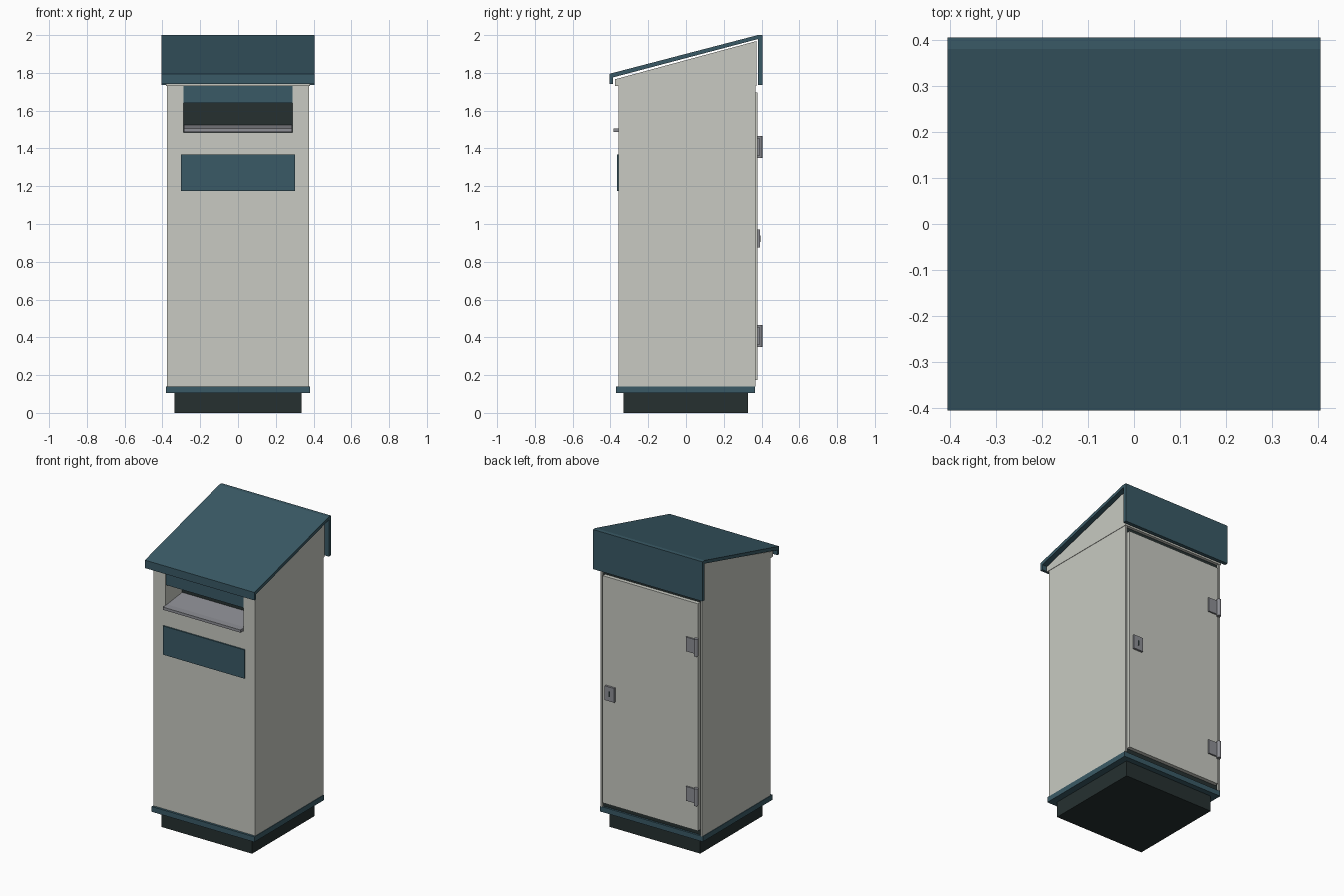
import bpy, bmesh, math

if "Cube" in bpy.data.objects:
    bpy.data.objects.remove(bpy.data.objects["Cube"])


def material(name, rgb):
    m = bpy.data.materials.new(name)
    m.diffuse_color = (*rgb, 1)
    m.use_nodes = True
    m.node_tree.nodes["Principled BSDF"].inputs["Base Color"].default_value = m.diffuse_color
    return m


TEAL = material("teal paint", (0.042, 0.102, 0.133))
LIGHT = material("light grey panel", (0.578, 0.591, 0.540))
DARK = material("near black", (0.019, 0.030, 0.030))
METAL = material("grey metal", (0.27, 0.275, 0.30))


def finish(bm, name, mat):
    bmesh.ops.recalc_face_normals(bm, faces=bm.faces)
    me = bpy.data.meshes.new(name)
    bm.to_mesh(me)
    bm.free()
    me.materials.append(mat)
    ob = bpy.data.objects.new(name, me)
    bpy.context.collection.objects.link(ob)
    return ob


def prism(name, mat, profile, x0, x1):
    """Extrude a (y, z) profile from x0 to x1."""
    bm = bmesh.new()
    face = bm.faces.new([bm.verts.new((x0, y, z)) for y, z in profile])
    out = bmesh.ops.extrude_face_region(bm, geom=[face])
    verts = [g for g in out["geom"] if isinstance(g, bmesh.types.BMVert)]
    bmesh.ops.translate(bm, vec=(x1 - x0, 0, 0), verts=verts)
    return finish(bm, name, mat)


def box(name, mat, x, y, z):
    return prism(name, mat, [(y[0], z[0]), (y[1], z[0]), (y[1], z[1]), (y[0], z[1])], *x)


def cylinder(name, mat, r, x, y, z):
    bm = bmesh.new()
    bmesh.ops.create_cone(bm, cap_ends=True, segments=16, radius1=r, radius2=r, depth=z[1] - z[0])
    bmesh.ops.translate(bm, vec=(x, y, (z[0] + z[1]) / 2), verts=bm.verts)
    ob = finish(bm, name, mat)
    ob.data.shade_smooth()
    ob.data.set_sharp_from_angle(angle=math.radians(40))
    return ob


# Foot and skirt
box("plinth", DARK, (-0.335, 0.335), (-0.33, 0.328), (0, 0.105))
box("base_skirt", TEAL, (-0.38, 0.38), (-0.37, 0.365), (0.105, 0.14))

# Cabinet shell
for side, s in (("left", -1), ("right", 1)):
    box(f"{side}_side_panel", LIGHT, sorted((s * 0.364, s * 0.377)), (-0.357, 0.368), (0.14, 1.73))
    box(f"{side}_opening_cheek", LIGHT, sorted((s * 0.288, s * 0.364)), (-0.355, -0.18), (1.485, 1.73))
box("front_panel", LIGHT, (-0.364, 0.364), (-0.355, -0.335), (0.14, 1.485))
box("lower_liner", DARK, (-0.364, 0.364), (-0.335, 0.352), (0.14, 1.47))
box("upper_liner", DARK, (-0.364, 0.364), (-0.18, 0.352), (1.47, 1.73))

# Opening: hood flap and sloping tray
box("hood_flap", TEAL, (-0.288, 0.288), (-0.352, -0.338), (1.64, 1.73))
prism("tray", METAL, [(-0.385, 1.487), (-0.18, 1.487), (-0.18, 1.525), (-0.34, 1.506), (-0.385, 1.505)],
      -0.287, 0.287)

# Front sign plate
box("sign_plate", TEAL, (-0.302, 0.302), (-0.364, -0.355), (1.175, 1.367))

# Sloping cap under the roof, and roof with front lip and back flange
prism("sloped_cap", LIGHT, [(-0.376, 1.73), (0.372, 1.73), (0.372, 1.968), (-0.376, 1.766)], -0.38, 0.38)
prism("roof", TEAL, [(-0.405, 1.742), (-0.405, 1.795), (0.38, 2.0), (0.405, 2.0), (0.405, 1.735),
                     (0.381, 1.735), (0.381, 1.979), (-0.387, 1.776), (-0.387, 1.742)], -0.405, 0.405)

# Back door
box("door", LIGHT, (-0.352, 0.352), (0.352, 0.378), (0.175, 1.695))

# Hinges
for label, z in (("lower", 0.35), ("upper", 1.35)):
    box(f"{label}_hinge_leaf", METAL, (-0.335, -0.27), (0.377, 0.388), (z + 0.01, z + 0.105))
    cylinder(f"{label}_hinge_barrel", METAL, 0.014, -0.348, 0.390, (z, z + 0.115))

# Lock
box("lock_plate", METAL, (0.257, 0.327), (0.377, 0.392), (0.875, 0.97))
box("keyhole", DARK, (0.287, 0.297), (0.390, 0.394), (0.905, 0.94))
